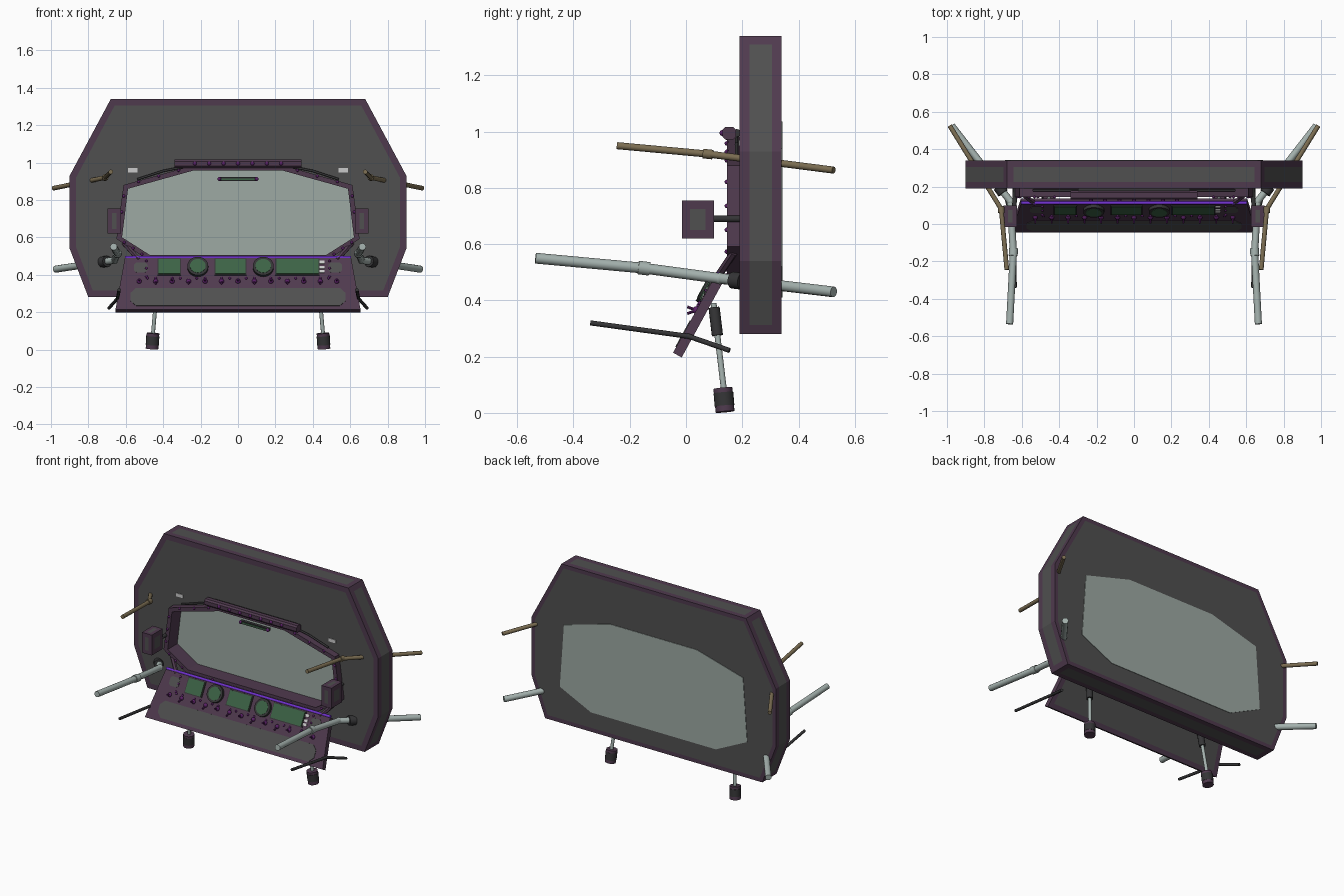
import bpy, bmesh
from math import radians, cos, sin, tau
from mathutils import Matrix, Vector

if "Cube" in bpy.data.objects:
    bpy.data.objects.remove(bpy.data.objects["Cube"])


def material(name, r, g, b):
    m = bpy.data.materials.new(name)
    m.use_nodes = True
    m.diffuse_color = (r, g, b, 1)
    m.node_tree.nodes["Principled BSDF"].inputs["Base Color"].default_value = (r, g, b, 1)
    return m


PURPLE = material("dull purple", .078, .042, .076)
GREY = material("hull grey", .08, .08, .08)
GLASS = material("pale glass", .34, .40, .37)
PIPE = material("pale pipe", .37, .44, .42)
TAN = material("tan", .20, .155, .085)
GREEN = material("screen green", .045, .125, .06)
VIOLET = material("bright violet", .16, .03, .6)
DARK = material("dark grey", .035, .035, .037)
MAGENTA = material("deep magenta", .10, .015, .13)
WHITE = material("label white", .6, .6, .6)

FRONT = Matrix.Rotation(radians(90), 4, 'X')
CONSOLE = Matrix.Translation((0, -.046, .214)) @ Matrix.Rotation(radians(61.3), 4, 'X')


def finish(name, bm, *mats, smooth=False):
    bmesh.ops.recalc_face_normals(bm, faces=bm.faces)
    me = bpy.data.meshes.new(name)
    bm.to_mesh(me)
    bm.free()
    for m in mats:
        me.materials.append(m)
    ob = bpy.data.objects.new(name, me)
    bpy.context.collection.objects.link(ob)
    if smooth:
        bpy.ops.object.select_all(action='DESELECT')
        ob.select_set(True)
        bpy.context.view_layer.objects.active = ob
        bpy.ops.object.shade_smooth_by_angle(angle=radians(40))
    return ob


def prism_mesh(pts, low, high, frame):
    """Extrude a 2D outline between two depths along the frame's normal."""
    bm = bmesh.new()
    a, b = [[bm.verts.new(frame @ Vector((u, v, d))) for u, v in pts] for d in (low, high)]
    bm.faces.new(a)
    bm.faces.new(b)
    for i in range(len(pts)):
        j = (i + 1) % len(pts)
        bm.faces.new((a[i], a[j], b[j], b[i]))
    bmesh.ops.recalc_face_normals(bm, faces=bm.faces)
    bm.normal_update()
    return bm


def prism(name, pts, low, high, frame, mat):
    return finish(name, prism_mesh(pts, low, high, frame), mat)


def rect(x0, x1, y0, y1):
    return [(x0, y0), (x1, y0), (x1, y1), (x0, y1)]


def chamfered(x0, x1, y0, y1, c):
    return [(x0 + c, y0), (x1 - c, y0), (x1, y0 + c), (x1, y1 - c),
            (x1 - c, y1), (x0 + c, y1), (x0, y1 - c), (x0, y0 + c)]


def mirrored(half):
    return half + [(-x, y) for x, y in reversed(half)]


def panel(bm, faces, border):
    """Inset a group of faces and colour the inside with the second material."""
    if faces:
        bmesh.ops.inset_region(bm, faces=faces, thickness=border, use_even_offset=True)
        for f in faces:
            f.material_index = 1


def rod(name, p, q, r, mat, sides=12):
    p, q = Vector(p), Vector(q)
    m = Matrix.Translation((p + q) / 2) @ (q - p).to_track_quat('Z', 'Y').to_matrix().to_4x4()
    bm = bmesh.new()
    bmesh.ops.create_cone(bm, cap_ends=True, segments=sides, radius1=r, radius2=r,
                          depth=(q - p).length, matrix=m)
    return finish(name, bm, mat, smooth=True)


def ball(name, p, r, mat):
    bm = bmesh.new()
    bmesh.ops.create_uvsphere(bm, u_segments=10, v_segments=6, radius=r,
                              matrix=Matrix.Translation(p))
    return finish(name, bm, mat, smooth=True)


def pipe(name, pts, r, mat):
    for i in range(len(pts) - 1):
        rod(f"{name}_{i}", pts[i], pts[i + 1], r, mat)
    for p in pts[1:-1]:
        ball(name + "_joint", p, r * 1.12, mat)


# Hull wall with bordered panels
bm = prism_mesh(mirrored([(.80, .28), (.90, .54), (.90, .93), (.68, 1.34)]), -.34, -.19, FRONT)
groups = {}
for f in bm.faces:
    n = f.normal
    groups.setdefault((n.x > .3) - (n.x < -.3) or ("y" if abs(n.y) > .5 else "z", n.y + n.z > 0),
                      []).append(f)
for key, faces in groups.items():
    panel(bm, faces, .026 if key == ("y", True) else .035)
hull = finish("hull_wall", bm, PURPLE, GREY)

# Recessed window opening
opening = mirrored([(.47, .505), (.62, .60), (.588, .86), (.24, .957)])
rim = mirrored([(.49, .485), (.65, .592), (.612, .88), (.25, .982)])
cutter = prism("window_cutter", opening, -.25, -.1, FRONT, PURPLE)
cutter.hide_render = True
cutter.hide_viewport = True
cutter.display_type = 'WIRE'
cut = hull.modifiers.new("window", 'BOOLEAN')
cut.object = cutter
cut.solver = 'EXACT'
prism("front_glass", opening, -.252, -.246, FRONT, GLASS)
prism("rear_glass", mirrored([(.46, .41), (.69, .52), (.66, .94), (.32, 1.035)]),
      -.343, -.336, FRONT, GLASS)

# Window frame, as a ring of four loops
bm = bmesh.new()
loops = [[bm.verts.new((x, y, z)) for x, z in pts]
         for pts, y in ((rim, .195), (rim, .145), (opening, .145), (opening, .195))]
for k in range(4):
    a, b = loops[k], loops[(k + 1) % 4]
    for i in range(8):
        j = (i + 1) % 8
        bm.faces.new((a[i], a[j], b[j], b[i]))
finish("window_frame", bm, PURPLE)
for i in range(8):
    p, q = Vector(rim[i]), Vector(rim[(i + 1) % 8])
    for t in (.2, .5, .8):
        x, z = p.lerp(q, t) * .985 + Vector((0, .011))
        ball("frame_bolt", (x, .145, z), .008, MAGENTA)

# Overhead light bar and sight bar
bar = Matrix(((0, 0, 1, 0), (1, 0, 0, 0), (0, 1, 0, 0), (0, 0, 0, 1)))
prism("light_bar", chamfered(.13, .178, .972, 1.016, .01), -.34, .34, bar, PURPLE)
rod("light_bar_mount", (-.3, .18, .995), (.3, .18, .995), .014, DARK)
for i in range(-3, 4):
    ball("light_bar_lamp", (i * .077, .13, .995), .011, MAGENTA)
prism("sight_bar", rect(-.105, .105, .902, .922), -.19, -.17, FRONT, DARK)
prism("sight_bar_strip", rect(-.09, .09, .908, .916), -.171, -.167, FRONT, GREEN)
for x in (-.1, .1):
    ball("sight_bar_end", (x, .17, .912), .011, MAGENTA)

# Console, tilted back towards the window
bm = prism_mesh([(-.655, 0), (.655, 0), (.605, .313), (-.605, .313)], -.035, 0, CONSOLE)
panel(bm, [f for f in bm.faces if f.normal.y > .5], .03)
finish("console", bm, PURPLE, GREY)
rod("console_light_strip", CONSOLE @ Vector((-.605, .32, -.006)),
    CONSOLE @ Vector((.605, .32, -.006)), .009, VIOLET)
prism("console_lower_panel", chamfered(-.575, .575, .022, .13, .03), 0, .003, CONSOLE, GREY)
for x in (-.52, .52):
    prism("console_upper_panel", chamfered(x - .035, x + .035, .225, .285, .012),
          0, .003, CONSOLE, GREY)

# Screens, gauges and labels
for x0, x1 in ((-.425, -.31), (-.12, .04), (.205, .43)):
    prism("screen_bezel", rect(x0 - .006, x1 + .006, .207, .309), 0, .006, CONSOLE, DARK)
    prism("screen", rect(x0, x1, .213, .303), .004, .01, CONSOLE, GREEN)
for x in (-.215, .135):
    for name, r, lo, hi, mat in (("gauge_ring", .056, 0, .018, DARK),
                                 ("gauge_face", .042, .014, .02, GREEN)):
        disc = [(x + r * cos(tau * i / 24), .256 + r * sin(tau * i / 24)) for i in range(24)]
        prism(name, disc, lo, hi, CONSOLE, mat)
for v in (.23, .255, .287):
    prism("console_label", rect(.437, .463, v - .008, v + .008), 0, .006, CONSOLE, WHITE)
for s in (-1, 1):
    prism("wall_label", rect(s * .562 - .026, s * .562 + .026, .948, .97),
          -.192, -.186, FRONT, WHITE)

# Toggle switches and buttons
for i in range(-6, 7):
    p = CONSOLE @ Vector((i * .088, .172, 0))
    ball("toggle_base", p, .014, MAGENTA)
    rod("toggle", p, p + Vector((0, -.032, -.012 if i % 2 else .012)), .005, MAGENTA, 8)
for i in range(-12, 13):
    if abs(i) % 3:
        ball("button", CONSOLE @ Vector((i * .044, .19, .002)), .007, MAGENTA)
for s in (-1, 1):
    for v in (.2, .25, .295):
        ball("side_button", CONSOLE @ Vector((s * .47 + s * .02, v, .002)), .007, MAGENTA)

# Parts repeated on both sides
for s, side in ((-1, "right"), (1, "left")):
    # Speaker boxes
    x0, x1 = sorted((s * .625, s * .698))
    bm = prism_mesh(rect(x0, x1, .62, .755), -.10, .015, FRONT)
    for f in list(bm.faces):
        panel(bm, [f], .03 if abs(f.normal.x) > .5 else .024)
    finish(side + "_speaker", bm, PURPLE, GREY)
    rod(side + "_speaker_arm", (s * .64, .09, .69), (s * .635, .2, .69), .012, DARK)

    # Bent pipes passing through the hull
    pipe(side + "_lower_pipe", [(s * .665, -.535, .55), (s * .645, -.155, .515),
                                (s * .66, .12, .478), (s * .975, .525, .43)], .019, PIPE)
    rod(side + "_lower_pipe_sleeve", (s * .646, -.17, .517), (s * .644, -.13, .512), .024, PIPE)
    rod(side + "_lower_pipe_socket", (s * .70, .165, .472), (s * .725, .2, .468), .03, DARK)
    pipe(side + "_upper_pipe", [(s * .68, -.245, .95), (s * .71, .08, .92),
                                (s * .985, .525, .863)], .0125, TAN)
    rod(side + "_upper_pipe_sleeve", (s * .709, .06, .922), (s * .711, .095, .918), .017, TAN)
    pipe(side + "_console_rod", [(s * .635, -.34, .32), (s * .645, .01, .272),
                                 (s * .69, .155, .222)], .009, DARK)

    # Hose beside the window and brace down to the console
    pipe(side + "_hose", [(s * .54, .18, .91), (s * .40, .18, .955), (s * .25, .18, .985)],
         .006, DARK)
    rod(side + "_console_brace", (s * .61, .17, .57), (s * .53, .11, .48), .014, PURPLE, 6)

    # Console legs
    top, low = Vector((s * .428, .098, .39)), Vector((s * .455, .135, .08))
    rod(side + "_leg", top, low, .0105, PIPE)
    rod(side + "_leg_sleeve", top.lerp(low, .05), top.lerp(low, .37), .02, DARK)
    rod(side + "_foot", (s * .454, .131, .088), (s * .460, .139, .004), .034, PURPLE, 16)
    rod(side + "_foot_band", (s * .4555, .133, .072), (s * .4585, .137, .025), .0355, DARK, 16)
